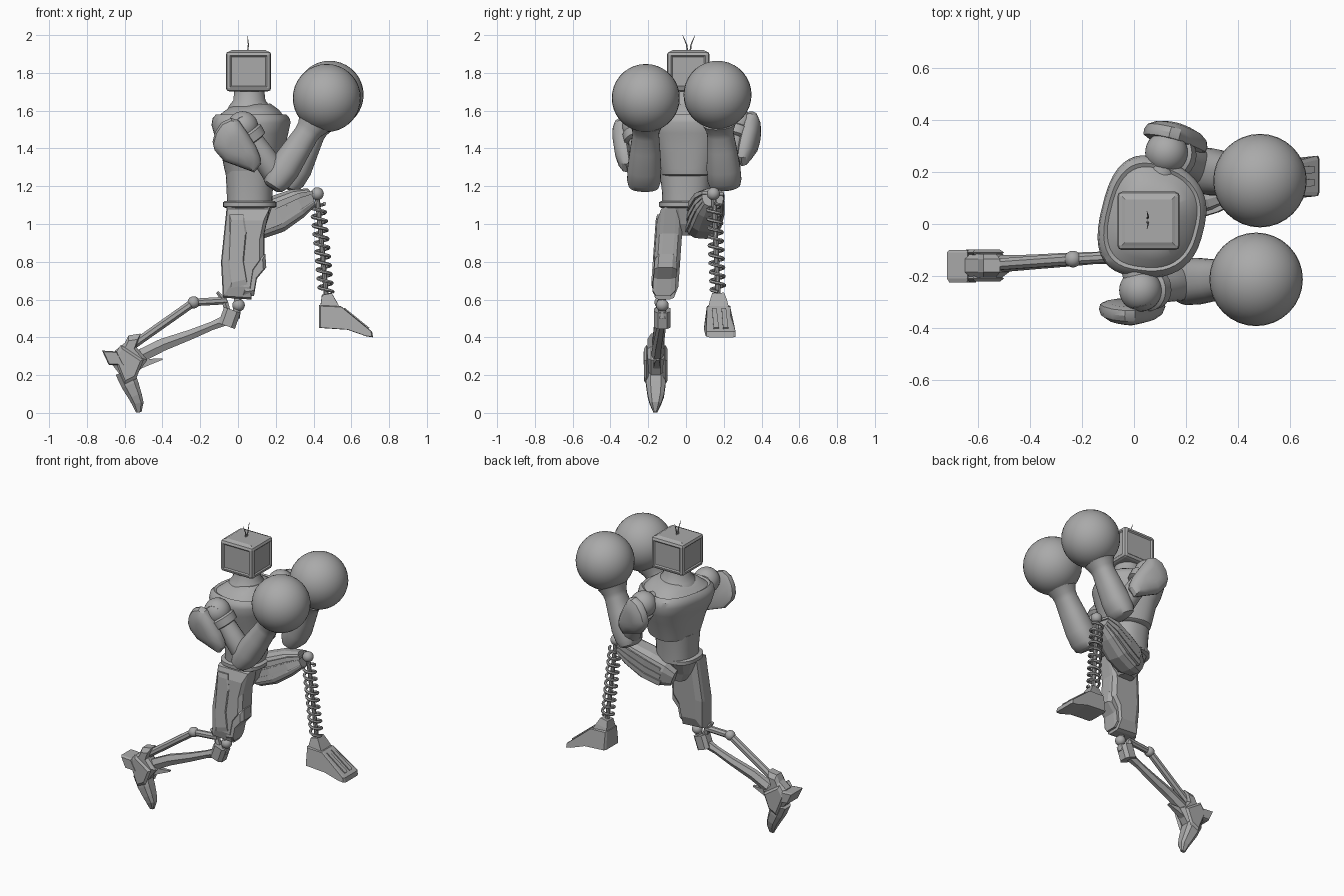
import bpy, bmesh
from math import sin, cos, pi, tau
from mathutils import Vector, Matrix

old = bpy.data.objects.get("Cube")
if old:
    bpy.data.objects.remove(old, do_unlink=True)

grey = bpy.data.materials.new("plain_grey")
grey.use_nodes = True
grey.diffuse_color = (0.4, 0.4, 0.4, 1)
grey.node_tree.nodes["Principled BSDF"].inputs["Base Color"].default_value = (0.4, 0.4, 0.4, 1)


def activate(ob):
    bpy.ops.object.select_all(action='DESELECT')
    ob.select_set(True)
    bpy.context.view_layer.objects.active = ob


def finish(name, bm, smooth=True):
    bmesh.ops.recalc_face_normals(bm, faces=bm.faces)
    me = bpy.data.meshes.new(name)
    bm.to_mesh(me)
    bm.free()
    me.materials.append(grey)
    ob = bpy.data.objects.new(name, me)
    bpy.context.collection.objects.link(ob)
    if smooth:
        activate(ob)
        bpy.ops.object.shade_smooth_by_angle(angle=0.6)
    return ob


def skin(bm, rings):
    for a, b in zip(rings, rings[1:]):
        for i in range(len(a)):
            j = (i + 1) % len(a)
            bm.faces.new((a[i], a[j], b[j], b[i]))
    bm.faces.new(rings[0])
    bm.faces.new(rings[-1])


def limb(name, pts, n=20, power=2, smooth=True):
    """Skin rings along a path of (x, y, z, in-plane radius, y radius)."""
    bm = bmesh.new()
    rings = []
    cs = [Vector(p[:3]) for p in pts]
    for i, p in enumerate(pts):
        d = (cs[min(i + 1, len(cs) - 1)] - cs[max(i - 1, 0)]).normalized()
        v = Vector((0, 1, 0))
        v = (v - d * v.dot(d)).normalized()
        u = v.cross(d)
        ring = []
        for k in range(n):
            a = tau * (k + 0.5) / n
            c, s = [abs(t) ** (2 / power) * (1 if t > 0 else -1) / cos(pi / n)
                    for t in (cos(a), sin(a))]
            ring.append(bm.verts.new(cs[i] + u * c * p[3] + v * s * p[4]))
        rings.append(ring)
    skin(bm, rings)
    return finish(name, bm, smooth)


def plate(name, profile, layers, lean=0.0, smooth=False):
    """Stack a side profile (x, z) at several (y, scale) layers; lean shifts y with height."""
    bm = bmesh.new()
    mid = sum((Vector(p) for p in profile), Vector((0, 0))) / len(profile)
    rings = []
    for y, s in layers:
        pts = [mid + (Vector(p) - mid) * s for p in profile]
        rings.append([bm.verts.new((q.x, y + lean * (q.y - 0.6), q.y)) for q in pts])
    skin(bm, rings)
    return finish(name, bm, smooth)


def ball(name, c, r):
    bm = bmesh.new()
    bmesh.ops.create_uvsphere(bm, u_segments=32, v_segments=18, radius=r,
                              matrix=Matrix.Translation(c))
    return finish(name, bm)


def rod(name, a, b, r, n=16):
    return limb(name, [(*a, r, r), (*b, r, r)], n)


# Head: chamfered box, recessed side panels, raised top panel
bm = bmesh.new()
bmesh.ops.create_cube(bm, size=1, matrix=Matrix.Translation((0.056, 0.012, 1.808))
                      @ Matrix.Diagonal((0.24, 0.225, 0.212, 1)))
bmesh.ops.bevel(bm, geom=bm.edges[:], offset=0.018, segments=2, affect='EDGES', profile=0.5)
big = [f for f in bm.faces if f.calc_area() > 0.02]
sides = [f for f in big if abs(f.normal.z) < 0.5]
crown = [f for f in big if f.normal.z > 0.5]
bmesh.ops.inset_individual(bm, faces=sides, thickness=0.006, depth=0)
bmesh.ops.inset_individual(bm, faces=sides, thickness=0.01, depth=-0.007)
bmesh.ops.inset_individual(bm, faces=crown, thickness=0.016, depth=0.006)
finish("head", bm, False)
for s in (-1, 1):
    limb("antenna", [(0.05, 0.015 + s * 0.005, 1.9, 0.004, 0.004),
                     (0.055, 0.015 + s * 0.012, 1.95, 0.003, 0.003),
                     (0.05, 0.015 + s * 0.033, 2.0, 0.001, 0.001)], 6)

# Torso, collar and neck, twisted towards the punch; the back is broader than the front
chest_rings = [(1.255, .083, .125, .14), (1.262, .083, .14, .152), (1.29, .083, .147, .16),
               (1.4, .08, .162, .195), (1.47, .075, .185, .22), (1.53, .072, .2, .232),
               (1.56, .072, .195, .225), (1.58, .072, .178, .205), (1.572, .072, .165, .192),
               (1.6, .072, .14, .16), (1.63, .07, .10, .11)]
chest = limb("chest", [(x, 0.02, z, a, b) for z, x, a, b in chest_rings], 40, 2.6)
for v in chest.data.vertices:
    v.co.y = .02 + (v.co.y - .02) * (1 - .6 * (v.co.x - .05))
chest.matrix_world = (Matrix.Translation((0.07, 0.02, 0)) @ Matrix.Rotation(-0.24, 4, 'Z')
                      @ Matrix.Translation((-0.07, -0.02, 0)))
limb("neck", [(0.06, 0.01, z, r, r) for z, r in
              ((1.58, .13), (1.625, .108), (1.655, .085), (1.72, .078))], 28)
limb("abdomen", [(0.062, 0.0, z, a, b) for z, a, b in
                 ((1.1, .12, .125), (1.18, .122, .128), (1.28, .128, .14))], 32, 2.4)
limb("belt", [(0.062, -0.01, z, a, b) for z, a, b in
              ((1.085, .13, .12), (1.092, .142, .132), (1.115, .142, .132), (1.122, .13, .12))],
     32, 2.6)
limb("pelvis", [(0.06, -0.005, z, a, b) for z, a, b in
                ((0.94, .05, .04), (1.0, .09, .06), (1.09, .12, .11))], 12, 2.4, False)

# Arms: shoulder, upper arm, forearm, glove and shoulder shell
pad_shape = [(-.13, .02), (-.115, .075), (-.08, .125), (-.03, .147), (.01, .135), (.06, .06),
             (.1, -.005), (.122, -.06), (.125, -.1), (.09, -.145), (.01, -.115), (-.07, -.085),
             (-.12, -.025)]
arms = {
    "rear": (-1, (.025, -.255, 1.515), (.213, -.222, 1.245), (.378, -.212, 1.5),
             (.47, -.213, 1.667), (-.005, -.335, 1.415), -.04, -.17),
    "lead": (1, (.125, .275, 1.53), (.285, .203, 1.245), (.405, .18, 1.5),
             (.485, .167, 1.684), (.165, .337, 1.45), -.24, .1),
}
for key, (s, sh, el, wr, gl, pad, yaw, tilt) in arms.items():
    S, E, W, G = (Vector(v) for v in (sh, el, wr, gl))
    ball(key + "_shoulder", S, 0.082)
    rod(key + "_shoulder_axle", S - Vector((0.02, s * 0.09, 0)),
        S + Vector((0.01, s * 0.06, 0)), 0.055)
    limb(key + "_shoulder_ring", [(*S.lerp(E, t), r, r) for t, r in
                                  ((.1, .07), (.14, .085), (.28, .08), (.3, .06))], 24)
    limb(key + "_upper_arm", [(*S.lerp(E, t), r, r) for t, r in
                              ((.1, .055), (.5, .062), (.9, .068), (1.1, .05))], 20)
    limb(key + "_forearm", [(*E.lerp(W, t), a, b) for t, a, b in
                            ((-.22, .035, .055), (-.17, .058, .08), (-.05, .075, .089),
                             (.2, .083, .089), (.6, .073, .079), (.9, .066, .07),
                             (1.0, .07, .073), (1.15, .09, .09))], 28, 2.3)
    ball(key + "_glove", G, 0.18)
    shell = plate(key + "_shoulder_shell", pad_shape,
                  [(s * y, k) for y, k in ((.046, .4), (.036, .72), (.018, .93), (-.005, 1),
                                           (-.025, .97), (-.035, .8))], 0, True)
    shell.matrix_world = (Matrix.Translation(pad) @ Matrix.Rotation(yaw, 4, 'Z')
                          @ Matrix.Rotation(-tilt, 4, 'X'))

# Trailing leg: panelled thigh leaning in towards the hip, knee joint, twin shin rods
plate("rear_thigh", [(-.06, 1.09), (.17, 1.09), (.14, .95), (.14, .8), (.09, .73),
                     (.07, .6), (-.08, .61), (-.09, .8)],
      [(-.183, .72), (-.165, .96), (-.145, 1), (-.085, 1), (-.065, .96), (-.045, .7)], .07)
plate("rear_thigh_panel", [(-.045, 1.05), (.03, 1.05), (.045, .96), (.03, .8),
                           (.05, .68), (-.04, .66), (-.055, .8)],
      [(-.19, .85), (-.184, 1), (-.165, 1)], .07)
plate("rear_knee_guard", [(.07, .86), (.145, .84), (.15, .77), (.1, .71), (.085, .62),
                          (.02, .61), (.03, .72)],
      [(-.18, .75), (-.16, 1), (-.085, 1), (-.06, .75)], .07)
ball("rear_knee_ball", (0.003, -.125, .57), 0.033)
limb("rear_knee_stem", [(.0, -.125, .62, .02, .02), (-.01, -.125, .5, .02, .02)], 12)
limb("rear_knee_block", [(-.03, -.125, .545, .045, .042), (-.06, -.125, .46, .045, .042)],
     8, 3, False)
limb("rear_shin", [(-.03, -.125, .505, .03, .028), (-.14, -.13, .46, .022, .02),
                   (-.25, -.137, .415, .026, .023), (-.4, -.147, .36, .033, .025),
                   (-.56, -.155, .28, .035, .03)], 6, 2, False)
limb("rear_shin_spur", [(-.4, -.15, .285, .004, .008), (-.47, -.153, .27, .016, .016),
                        (-.54, -.155, .25, .025, .02)], 4, 2, False)
piston = [(-.06, -.125, .595), (-.235, -.135, .585), (-.59, -.16, .335)]
rod("rear_piston_upper", piston[0], piston[1], 0.02, 8)
rod("rear_piston_lower", piston[1], piston[2], 0.022, 8)
ball("rear_piston_joint", piston[1], 0.032)
limb("rear_piston_hook", [(-.11, -.125, .64, .008, .012), (-.07, -.125, .59, .016, .018),
                          (-.05, -.125, .52, .016, .02)], 6, 2, False)

# Trailing foot, standing on its toe
plate("rear_ankle", [(-.65, .33), (-.6, .37), (-.58, .41), (-.515, .42), (-.54, .35),
                     (-.48, .28), (-.54, .2), (-.6, .17), (-.67, .26)],
      [(-.205, .72), (-.185, 1), (-.135, 1), (-.115, .72)])
plate("rear_heel", [(-.72, .33), (-.64, .325), (-.6, .25), (-.685, .255)],
      [(-.225, .85), (-.21, 1), (-.11, 1), (-.1, .85)])
limb("rear_toe", [(-.6, -.16, .22, .05, .05), (-.572, -.16, .15, .045, .05),
                  (-.545, -.16, .09, .036, .042), (-.53, -.162, .05, .03, .03),
                  (-.525, -.163, .003, .014, .01)], 8, 3, False)
for y in (-.21, -.11):
    plate("rear_foot_side", [(-.66, .3), (-.62, .36), (-.5, .28), (-.54, .18), (-.6, .15)],
          [(y - .012, .8), (y, 1), (y + .012, .8)])

# Leading leg: raised thigh with ribs, then knee
thigh = [(.035, .062, .985, .055, .055), (.1, .078, 1.01, .092, .078), (.2, .1, 1.05, .098, .082),
         (.31, .125, 1.107, .08, .075), (.385, .142, 1.14, .05, .055)]
limb("lead_thigh", thigh, 12, 3, False)
for off in (-1, 0, 1):
    limb("lead_thigh_rib", [(x, y, z + off * a * .48, a * .17, b * 1.07)
                            for x, y, z, a, b in thigh[1:]], 4, 2, False)
ball("lead_knee", (.42, .145, 1.16), .034)
rod("lead_knee_axle", (.415, .09, 1.155), (.415, .2, 1.155), .022)

# Spring shin
top, low = Vector((.42, .148, 1.14)), Vector((.468, .17, .62))
rod("spring_core", top, low, .013, 10)
turns, steps = 10, 18
cu = bpy.data.curves.new("spring_coil", 'CURVE')
cu.dimensions = '3D'
cu.bevel_depth = 0.009
cu.bevel_resolution = 1
cu.use_fill_caps = True
sp = cu.splines.new('POLY')
count = turns * steps + 1
sp.points.add(count - 1)
for i in range(count):
    c = top.lerp(low, 0.06 + 0.9 * i / (count - 1))
    a = tau * i / steps
    sp.points[i].co = (c.x + .036 * cos(a), c.y + .036 * sin(a), c.z, 1)
cu.materials.append(grey)
coil = bpy.data.objects.new("spring_coil", cu)
bpy.context.collection.objects.link(coil)
activate(coil)
bpy.ops.object.convert(target='MESH')
bpy.ops.object.shade_smooth_by_angle(angle=0.8)

# Leading foot
limb("lead_ankle", [(.485, .172, .55, .055, .055), (.478, .172, .59, .04, .045),
                    (.47, .17, .63, .026, .032)], 4, 2, False)
foot = plate("lead_foot", [(.43, .57), (.545, .565), (.6, .52), (.71, .43), (.715, .4),
                           (.68, .405), (.58, .44), (.43, .45)],
             [(.095, .95), (.11, 1), (.235, 1), (.25, .95)])
for v in foot.data.vertices:          # narrow the instep, splay the sole
    v.co.y = .172 + (v.co.y - .172) * (0.8 if v.co.z > .5 else 1) + max(0, v.co.x - .6) * .12
for y in (.15, .2):
    limb("lead_foot_ridge", [(.56, y, .55, .008, .012), (.69, y + .01, .445, .008, .014)],
         4, 2, False)
